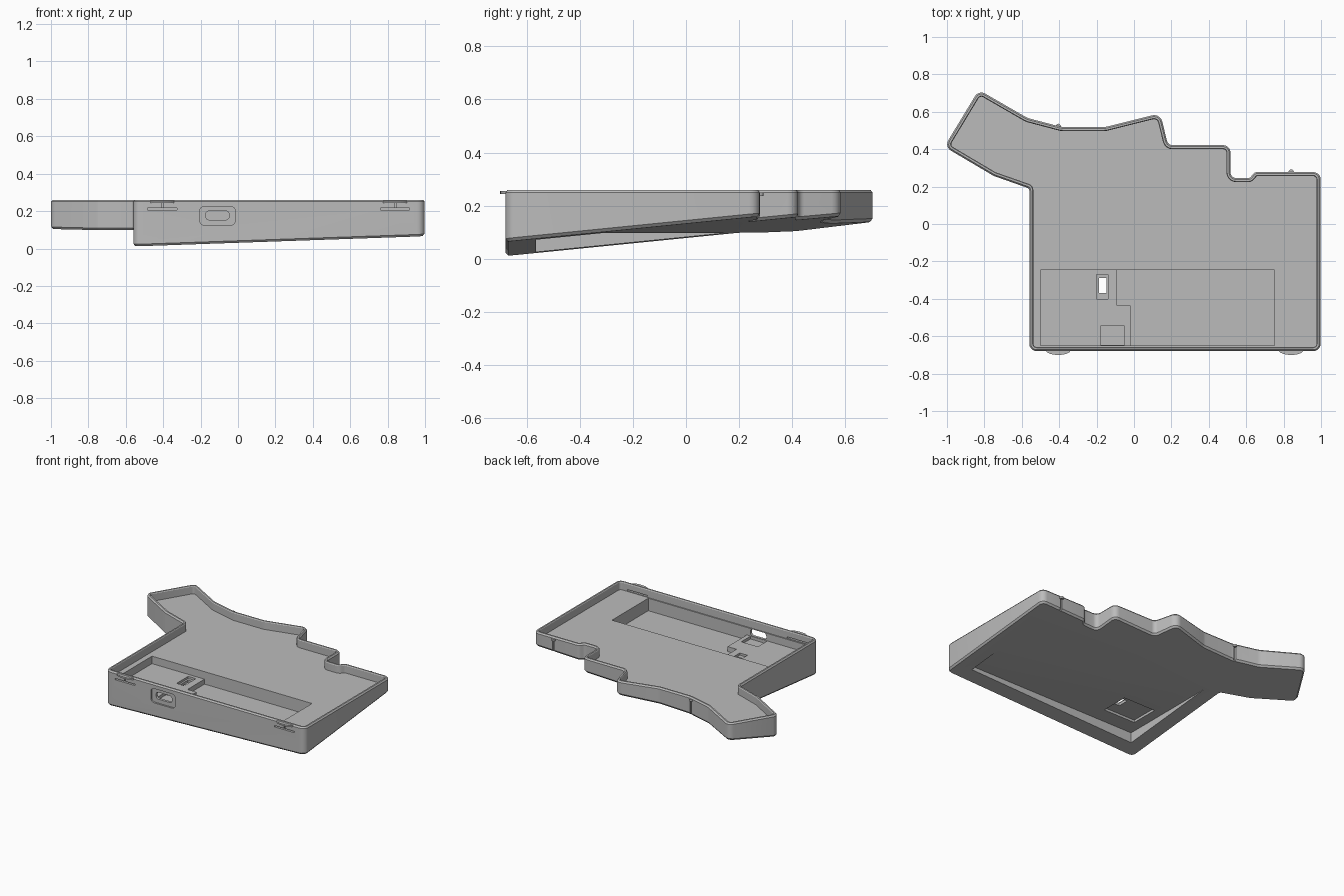
import bpy, bmesh, math
from mathutils import Vector

if "Cube" in bpy.data.objects:
    bpy.data.objects.remove(bpy.data.objects["Cube"], do_unlink=True)

grey = bpy.data.materials.new("case_grey")
grey.use_nodes = True
grey.diffuse_color = (0.5, 0.5, 0.5, 1)
grey.node_tree.nodes["Principled BSDF"].inputs["Base Color"].default_value = (0.5, 0.5, 0.5, 1)

TOP, FLOOR = 0.26, 0.203
# Case outline, counter-clockwise: x, y, corner radius
CORNERS = [(-.56, -.68, .04), (.998, -.68, .04), (.998, .278, .04), (.645, .278, .03),
           (.62, .246, .02), (.516, .246, .03), (.516, .422, .04), (.182, .422, .03),
           (.14, .592, .045), (-.152, .519, .1), (-.388, .519, .1), (-.57, .567, .1),
           (-.83, .717, .04), (-1.014, .413, .04), (-.75, .257, .05), (-.56, .19, .015)]


def outline(inset, steps=5):
    """Rounded outline moved inwards; always the same number of points."""
    pts = [Vector(c[:2]) for c in CORNERS]
    n, moved, turns = len(pts), [], []
    for i, p in enumerate(pts):
        a, b = (p - pts[i - 1]).normalized(), (pts[(i + 1) % n] - p).normalized()
        na, nb = Vector((-a.y, a.x)), Vector((-b.y, b.x))
        moved.append(p + (na + nb) * inset / (1 + na.dot(nb)))
        turns.append((a, b, math.atan2(a.x * b.y - a.y * b.x, a.dot(b))))
    ring = []
    for p, (a, b, turn), c in zip(moved, turns, CORNERS):
        side = math.copysign(1, turn)
        r = max(c[2] - side * inset, .006)
        start = p - a * r * math.tan(abs(turn) / 2)
        centre = start + Vector((-a.y, a.x)) * r * side
        for k in range(steps + 1):
            t = turn * k / steps
            d = start - centre
            ring.append(centre + Vector((d.x * math.cos(t) - d.y * math.sin(t),
                                         d.x * math.sin(t) + d.y * math.cos(t))))
    return ring


def underside(p):
    return .01 + .035 * (p.x + .56) + .1 * (p.y + .68)


def finish(name, bm):
    bmesh.ops.recalc_face_normals(bm, faces=bm.faces[:])
    mesh = bpy.data.meshes.new(name)
    bm.to_mesh(mesh)
    bm.free()
    mesh.materials.append(grey)
    ob = bpy.data.objects.new(name, mesh)
    bpy.context.collection.objects.link(ob)
    return ob


def prism(name, pts, lo, hi, axis="z"):
    """Extrude a flat profile along z, or along y when the profile is x, z."""
    bm = bmesh.new()
    place = (lambda p, h: (p[0], p[1], h)) if axis == "z" else (lambda p, h: (p[0], h, p[1]))
    low = [bm.verts.new(place(p, lo)) for p in pts]
    high = [bm.verts.new(place(p, hi)) for p in pts]
    bm.faces.new(low)
    bm.faces.new(high)
    for i in range(len(pts)):
        bm.faces.new((low[i - 1], low[i], high[i], high[i - 1]))
    return finish(name, bm)


def box(x0, x1, y0, y1, z0, z1):
    return prism("cutter", [(x0, y0), (x1, y0), (x1, y1), (x0, y1)], z0, z1)


def rounded(cx, cz, hx, hz, r):
    pts = []
    for q, (sx, sz) in enumerate([(1, 1), (-1, 1), (-1, -1), (1, -1)]):
        for k in range(5):
            t = (q + k / 4) * math.pi / 2
            pts.append((cx + sx * (hx - r) + r * math.cos(t), cz + sz * (hz - r) + r * math.sin(t)))
    return pts


# Case: sloped underside, chamfered edges, rim and sunken floor
bm = bmesh.new()
levels = [(.01, underside), (0, lambda p: underside(p) + .012), (0, lambda p: TOP - .01),
          (.008, lambda p: TOP), (.018, lambda p: TOP), (.022, lambda p: TOP - .006),
          (.022, lambda p: FLOOR)]
rings = [[bm.verts.new((p.x, p.y, height(p))) for p in outline(inset)] for inset, height in levels]
for low, high in zip(rings, rings[1:]):
    for i in range(len(low)):
        bm.faces.new((low[i - 1], low[i], high[i], high[i - 1]))
bm.faces.new(rings[0])
bm.faces.new(rings[-1])
case = finish("case", bm)


def cut(cutter):
    cutter.hide_render = True
    mod = case.modifiers.new("cut", "BOOLEAN")
    mod.operation, mod.solver, mod.object = "DIFFERENCE", "EXACT", cutter
    bpy.context.view_layer.objects.active = case
    bpy.ops.object.modifier_apply(modifier=mod.name)
    bpy.data.objects.remove(cutter, do_unlink=True)


# Battery and circuit board pocket with a raised shelf on its right
cut(box(-.5, .75, -.65, -.245, .15, .24))
cut(prism("cutter", [(-.09, -.245), (-.09, -.435), (-.02, -.435), (-.02, -.65),
                     (.75, -.65), (.75, -.245)], .115, .24))
# Level recess in the underside, with a small plate recess
cut(box(-.45, .88, -.565, .5, -.1, .098))
cut(box(-.38, -.13, -.45, -.25, -.1, .115))
# Switch opening through the shelf
cut(box(-.2, -.14, -.4, -.27, .135, .24))
cut(box(-.187, -.147, -.37, -.29, -.1, .24))
# Port well, port recess and port opening
cut(box(-.18, -.05, -.648, -.545, .13, .2))
cut(prism("cutter", rounded(-.11, .175, .095, .05, .025), -.75, -.668, "y"))
cut(prism("cutter", rounded(-.11, .177, .062, .024, .018), -.75, -.6, "y"))

# Front clips: slit below, flexible tongue gap, lens-shaped catch
for side, x in (("right", -.405), ("left", .84)):
    cut(box(x - .078, x + .078, -.75, -.645, .207, .216))
    cut(box(x - .004, x + .004, -.75, -.669, .21, .245))
    arc = [(x + .065 * math.cos(math.pi * k / 12), -.676 - .024 * math.sin(math.pi * k / 12))
           for k in range(13)]
    prism(side + "_front_catch", arc, .244, .255)

# Back clips: upright groove and small catch
for side, x, y in (("right", -.405, .522), ("left", .84, .278)):
    cut(box(x - .007, x + .007, y - .012, y + .05, 0, .235))
    arc = [(x + .015 * math.cos(math.pi * k / 8), y - .004 + .018 * math.sin(math.pi * k / 8))
           for k in range(9)]
    prism(side + "_back_catch", arc, .236, .25)

# Soft rounded corners, crisp edges
bpy.ops.object.select_all(action="DESELECT")
case.select_set(True)
bpy.context.view_layer.objects.active = case
bpy.ops.object.shade_smooth_by_angle(angle=math.radians(25))
